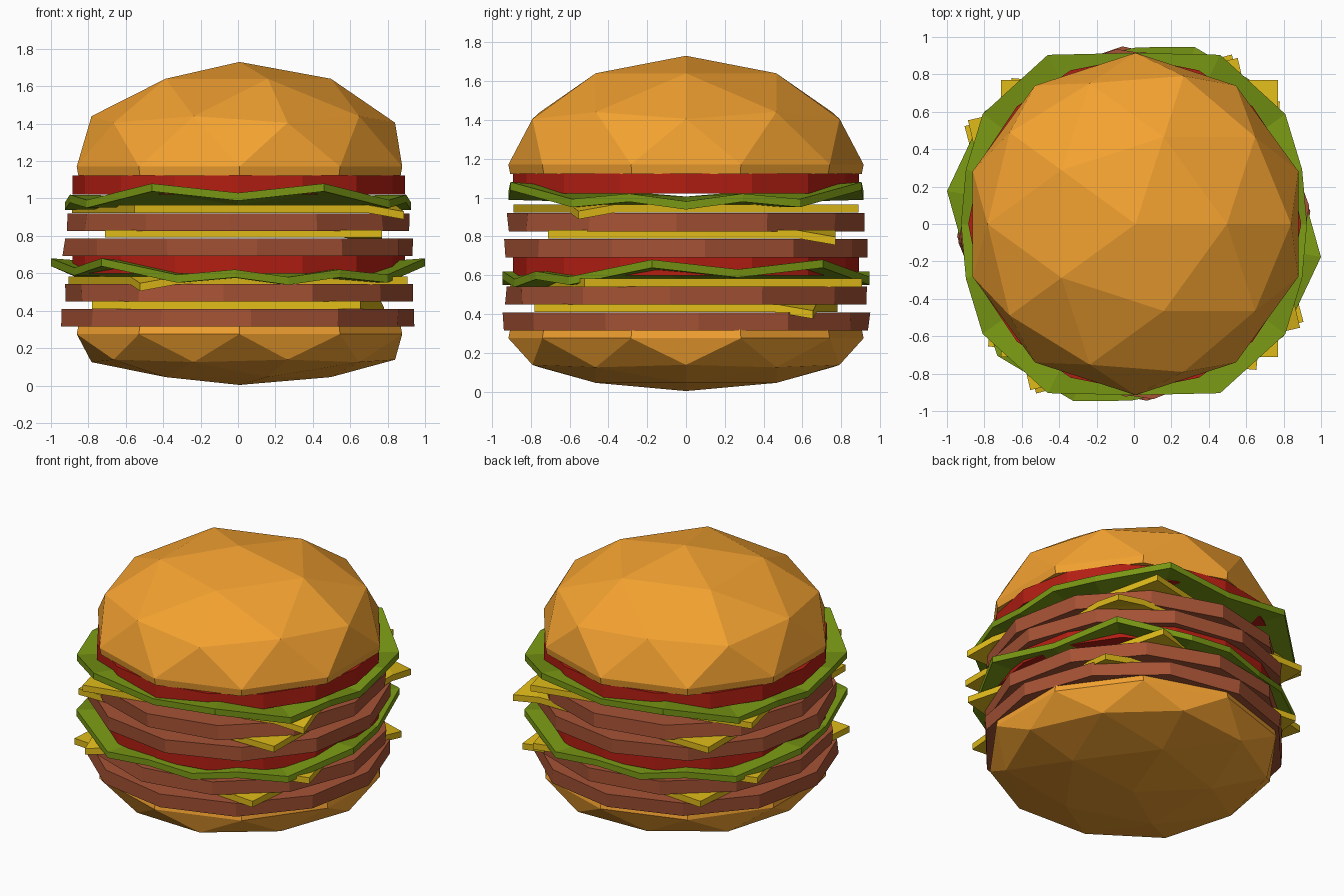
import bpy, bmesh, random
from math import sin, cos, pi, radians, hypot

if "Cube" in bpy.data.objects:
    bpy.data.objects.remove(bpy.data.objects["Cube"])

random.seed(4)

def material(name, rgb):
    m = bpy.data.materials.new(name)
    m.diffuse_color = (*rgb, 1)
    m.use_nodes = True
    m.node_tree.nodes["Principled BSDF"].inputs["Base Color"].default_value = m.diffuse_color
    return m

BUN = material("bread", (0.90, 0.36, 0.03))
MEAT = material("meat", (0.38, 0.085, 0.035))
CHEESE = material("cheese", (0.75, 0.50, 0.01))
LEAF = material("leaf", (0.19, 0.31, 0.007))
TOMATO = material("tomato", (0.45, 0.013, 0.006))

def finish(name, bm, mat):
    bmesh.ops.recalc_face_normals(bm, faces=bm.faces)
    me = bpy.data.meshes.new(name)
    bm.to_mesh(me)
    bm.free()
    me.materials.append(mat)
    ob = bpy.data.objects.new(name, me)
    bpy.context.collection.objects.link(ob)

def bun(name, heights, rim_z):
    """Half a faceted ball; heights gives z at equator, lower ring, mid points, upper ring, pole."""
    bm = bmesh.new()
    bmesh.ops.create_icosphere(bm, subdivisions=2, radius=1)
    bmesh.ops.delete(bm, geom=[v for v in bm.verts if v.co.z < -0.01], context='VERTS')
    levels = (0, 0.447, 0.526, 0.851, 1)
    for v in bm.verts:
        i = min(range(5), key=lambda k: abs(levels[k] - v.co.z))
        r = 0.915 if i == 0 else 0.93
        v.co = (v.co.x * r + 0.008, v.co.y * r, heights[i])
    # short rim and flat cut face
    rim = [e for e in bm.edges if e.is_boundary]
    new = bmesh.ops.extrude_edge_only(bm, edges=rim)["geom"]
    for v in new:
        if isinstance(v, bmesh.types.BMVert):
            v.co = (v.co.x * 0.99, v.co.y * 0.99, rim_z)
    bmesh.ops.holes_fill(bm, edges=[e for e in bm.edges if e.is_boundary])
    finish(name, bm, BUN)

def disc(name, mat, z0, z1, r, sides, turn, jitter=0.0, cx=0.0):
    """Flat round slice with an optionally uneven rim."""
    bm = bmesh.new()
    rings = []
    for z in (z0, z1):
        ring = []
        for k in range(sides):
            a = radians(turn) + 2 * pi * k / sides
            rr = r + random.uniform(-jitter, jitter)
            ring.append(bm.verts.new((rr * cos(a) + cx, rr * sin(a), z)))
        rings.append(ring)
        bm.faces.new(ring)
    for k in range(sides):
        j = (k + 1) % sides
        bm.faces.new((rings[0][k], rings[0][j], rings[1][j], rings[1][k]))
    finish(name, bm, mat)

def sheet(name, mat, outline, faces, thick):
    """Thin sheet from points and faces, thickened straight down."""
    bm = bmesh.new()
    vs = [bm.verts.new(p) for p in outline]
    for f in faces:
        bm.faces.new([vs[i] for i in f])
    got = bmesh.ops.extrude_face_region(bm, geom=bm.faces[:], use_keep_orig=True)["geom"]
    for v in got:
        if isinstance(v, bmesh.types.BMVert):
            v.co.z -= thick
    finish(name, bm, mat)

def cheese(name, z, half, turn, fold_angle, cx=0.0, cy=0.0):
    """Square slice; the corner at fold_angle hangs down."""
    s, c = half, radians(turn + fold_angle - 45)
    f = 0.2
    flat = [(s, s - f, 0), (s, s, -0.035), (s - f, s, 0), (-s, s, 0), (-s, -s, 0), (s, -s, 0)]
    pts = [(x * cos(c) - y * sin(c) + cx, x * sin(c) + y * cos(c) + cy, z + dz) for x, y, dz in flat]
    sheet(name, CHEESE, pts, [(0, 1, 2), (0, 2, 3, 4, 5)], 0.042)

def lettuce(name, base, turn):
    """Wavy leaf: one quarter outline (angle, radius, height) mirrored around."""
    quarter = [(0, 0.925, 0.0), (18, 0.945, 0.04), (36, 1.0, 0.012), (63, 1.015, 0.10), (90, 0.915, 0.05)]
    half = quarter + [(180 - a, r, h) for a, r, h in quarter[-2::-1]]
    full = half + [(360 - a, r, h) for a, r, h in half[-2:0:-1]]
    pts = [(0, 0, base + 0.025)]
    for a, r, h in full:
        t = radians(a + turn)
        pts.append((r * cos(t), r * sin(t), base + h))
    n = len(full)
    sheet(name, LEAF, pts, [(0, k + 1, (k + 1) % n + 1) for k in range(n)], 0.042)

# buns
bun("bottom_bun", (0.275, 0.138, 0.125, 0.045, 0.003), 0.32)
bun("top_bun", (1.17, 1.405, 1.44, 1.64, 1.73), 1.122)

# meat patties
for i, (z0, z1, r, turn) in enumerate([(0.315, 0.408, 0.945, 4), (0.45, 0.542, 0.93, -5),
                                       (0.692, 0.785, 0.94, 6), (0.825, 0.92, 0.917, -3)]):
    disc(f"patty_{i + 1}", MEAT, z0, z1, r, 12, turn, 0.008, 0.004)

# cheese slices
cheese("cheese_1", 0.452, 0.72, -5, 45)
cheese("cheese_2", 0.582, 0.74, 15, 225)
cheese("cheese_3", 0.832, 0.74, 0, 45, 0.03, 0.03)
cheese("cheese_4", 0.965, 0.74, 13, -45)

# lettuce leaves
lettuce("lettuce_lower", 0.58, -73)
lettuce("lettuce_upper", 0.98, 0)

# tomato slices
disc("tomato_lower", TOMATO, 0.598, 0.694, 0.89, 16, 0, 0, 0.004)
disc("tomato_upper", TOMATO, 1.02, 1.124, 0.89, 16, 0, 0, 0.004)
